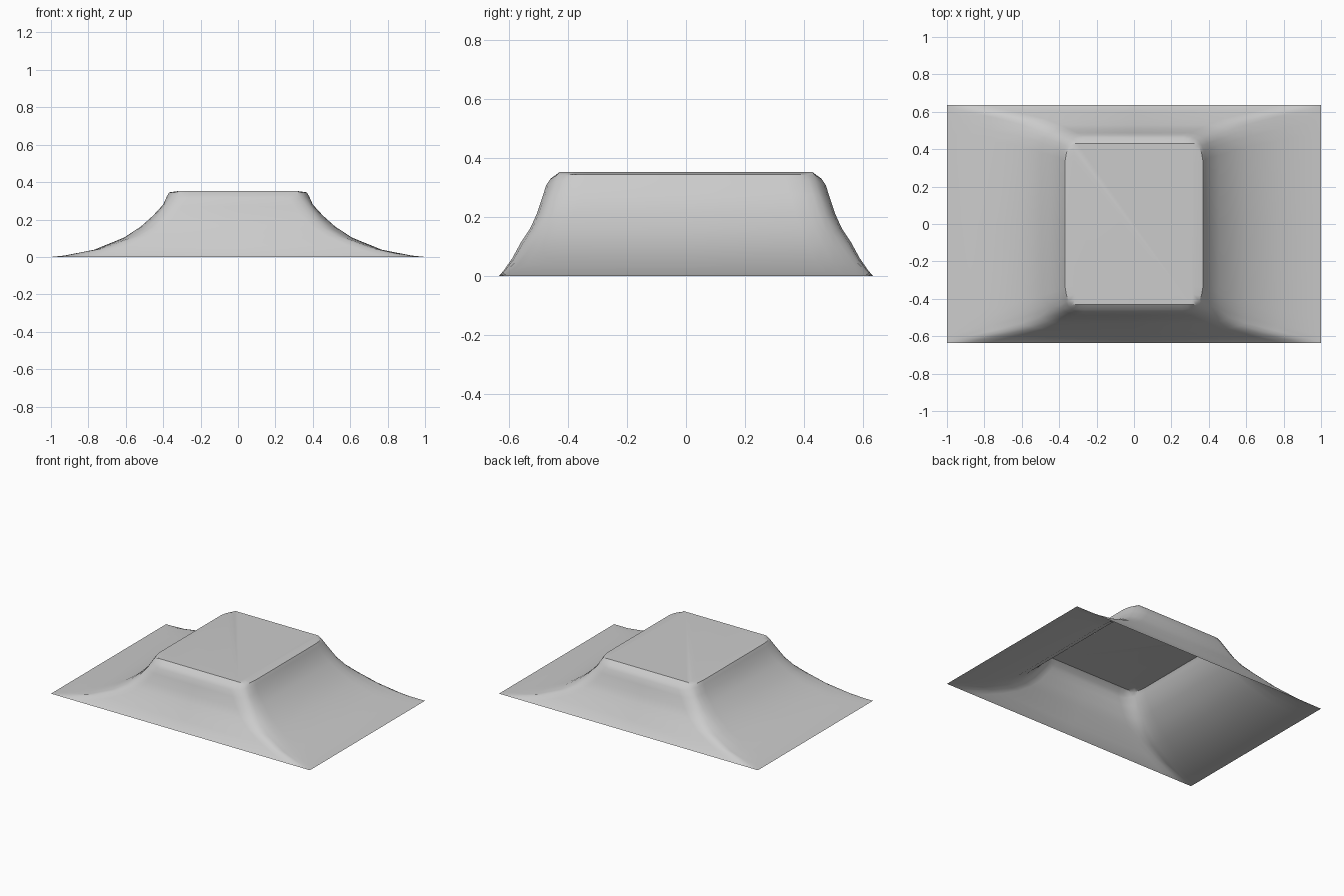
import bpy, bmesh, math

if "Cube" in bpy.data.objects:
    bpy.data.objects.remove(bpy.data.objects["Cube"])

# Matching levels from ground to crown: corner ridge, and profiles through the side middles
corner = [(1, .635, 0), (.93, .61, .006), (.76, .572, .036), (.6, .53, .095), (.51, .5, .145),
          (.44, .474, .205), (.385, .453, .275), (.35, .44, .32), (.332, .434, .34), (.32, .43, .352)]
end_mid = [(1, 0), (.93, .007), (.77, .038), (.61, .103), (.52, .162),
           (.455, .22), (.4, .28), (.38, .325), (.368, .345), (.32, .352)]
side_mid = [(.635, 0), (.62, .017), (.59, .06), (.56, .115), (.53, .16),
            (.507, .21), (.487, .27), (.475, .308), (.46, .33), (.43, .352)]

# Fraction along a side, and how far it has swelled from corner to middle profile
spans = [(-1, 0), (-.95, .45), (-.88, .8), (-.78, 1), (0, 1), (.78, 1), (.88, .8), (.95, .45), (1, 0)]

bm = bmesh.new()


def mix(a, b, w):
    return a + (b - a) * w


def add_patch(mid, axis, sign):
    """One concave sloping face; axis is the direction it faces."""
    rows = []
    for c, (out, z) in zip(corner, mid):
        row = []
        for t, w in spans:
            p = [0, 0, mix(c[2], z, w)]
            p[axis] = sign * mix(c[axis], out, w)
            p[1 - axis] = t * c[1 - axis]
            row.append(bm.verts.new(p))
        rows.append(row)
    for a, b in zip(rows, rows[1:]):
        for i in range(len(spans) - 1):
            bm.faces.new((a[i], a[i + 1], b[i + 1], b[i]))


# Four flared sides
for s in (-1, 1):
    add_patch(end_mid, 0, s)
    add_patch(side_mid, 1, s)

# Flat crown, underside left open
bmesh.ops.remove_doubles(bm, verts=bm.verts, dist=1e-4)
rim = [v for v in bm.verts if v.co.z > .3519 and v.is_boundary]
rim.sort(key=lambda v: math.atan2(v.co.y, v.co.x))
bm.faces.new(rim)
bmesh.ops.recalc_face_normals(bm, faces=bm.faces)
crown = max(bm.faces, key=lambda f: len(f.verts))
if crown.normal.z < 0:
    bmesh.ops.reverse_faces(bm, faces=bm.faces)

mesh = bpy.data.meshes.new("flared_roof")
bm.to_mesh(mesh)
bm.free()
roof = bpy.data.objects.new("flared_roof", mesh)
bpy.context.collection.objects.link(roof)
bpy.context.view_layer.objects.active = roof
roof.select_set(True)
bpy.ops.object.shade_smooth_by_angle(angle=math.radians(35))
